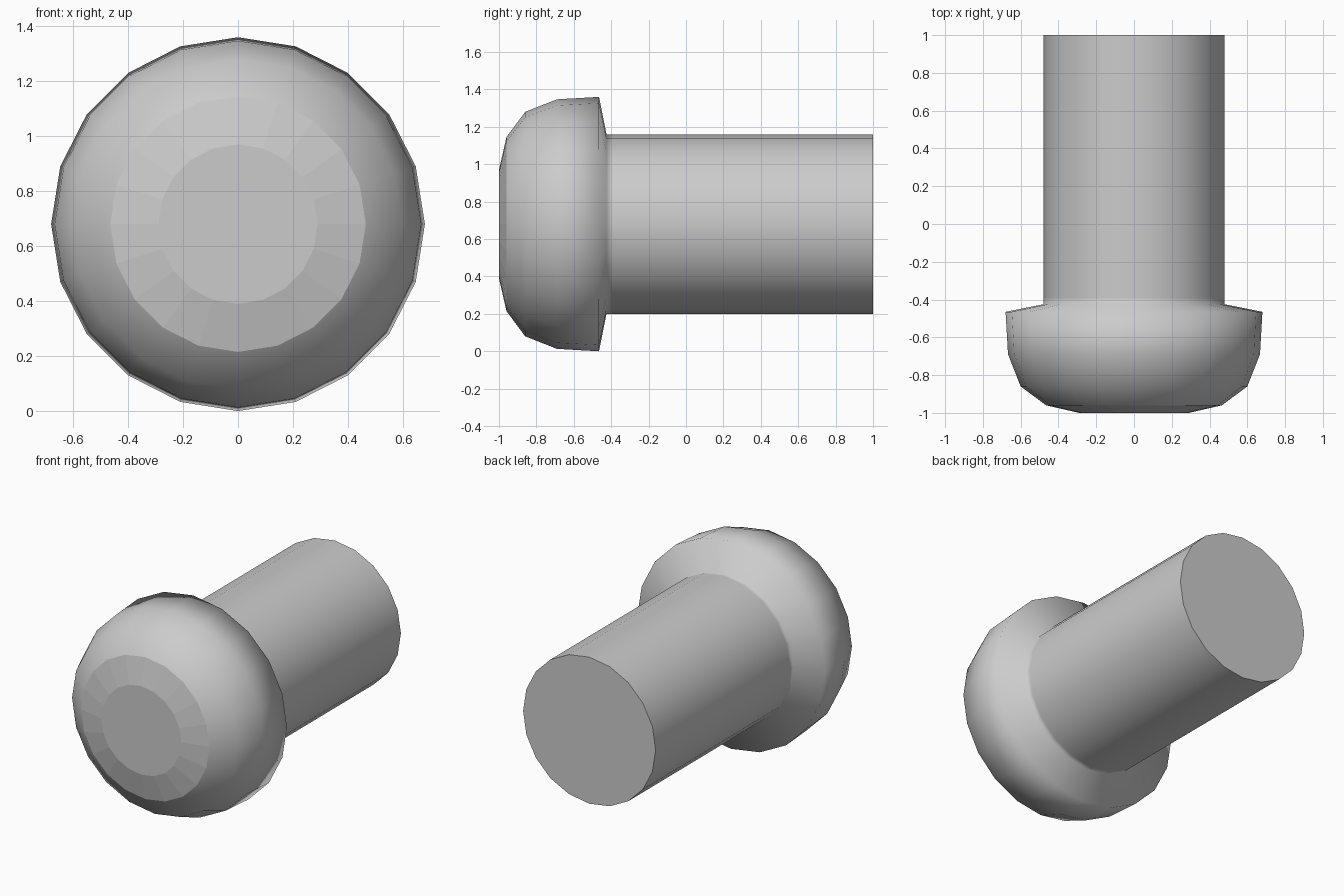
import bpy, bmesh
from math import sin, cos, tau

if "Cube" in bpy.data.objects:
    bpy.data.objects.remove(bpy.data.objects["Cube"])

SIDES = 20
CENTRE_Z = 0.68

# Lathe profile as (radius, y), from the blunt nose back to the shaft end
PROFILE = [(0.29, -1.0), (0.465, -0.96), (0.60, -0.86), (0.667, -0.69),
           (0.68, -0.465), (0.48, -0.425), (0.48, -0.39), (0.48, 1.0)]

bm = bmesh.new()
rings = [[bm.verts.new((r * sin(tau * i / SIDES), y, CENTRE_Z + r * cos(tau * i / SIDES)))
          for i in range(SIDES)] for r, y in PROFILE]

# Side bands: the first nose band is faceted, the rest are smooth
for n, (a, b) in enumerate(zip(rings, rings[1:])):
    for i in range(SIDES):
        j = (i + 1) % SIDES
        face = bm.faces.new((a[i], a[j], b[j], b[i]))
        face.smooth = n > 0

# Flat nose and shaft end
bm.faces.new(rings[0])
bm.faces.new(rings[-1])
bmesh.ops.recalc_face_normals(bm, faces=bm.faces)

mesh = bpy.data.meshes.new("round_head_pin")
bm.to_mesh(mesh)
bm.free()
pin = bpy.data.objects.new("round_head_pin", mesh)
bpy.context.collection.objects.link(pin)
